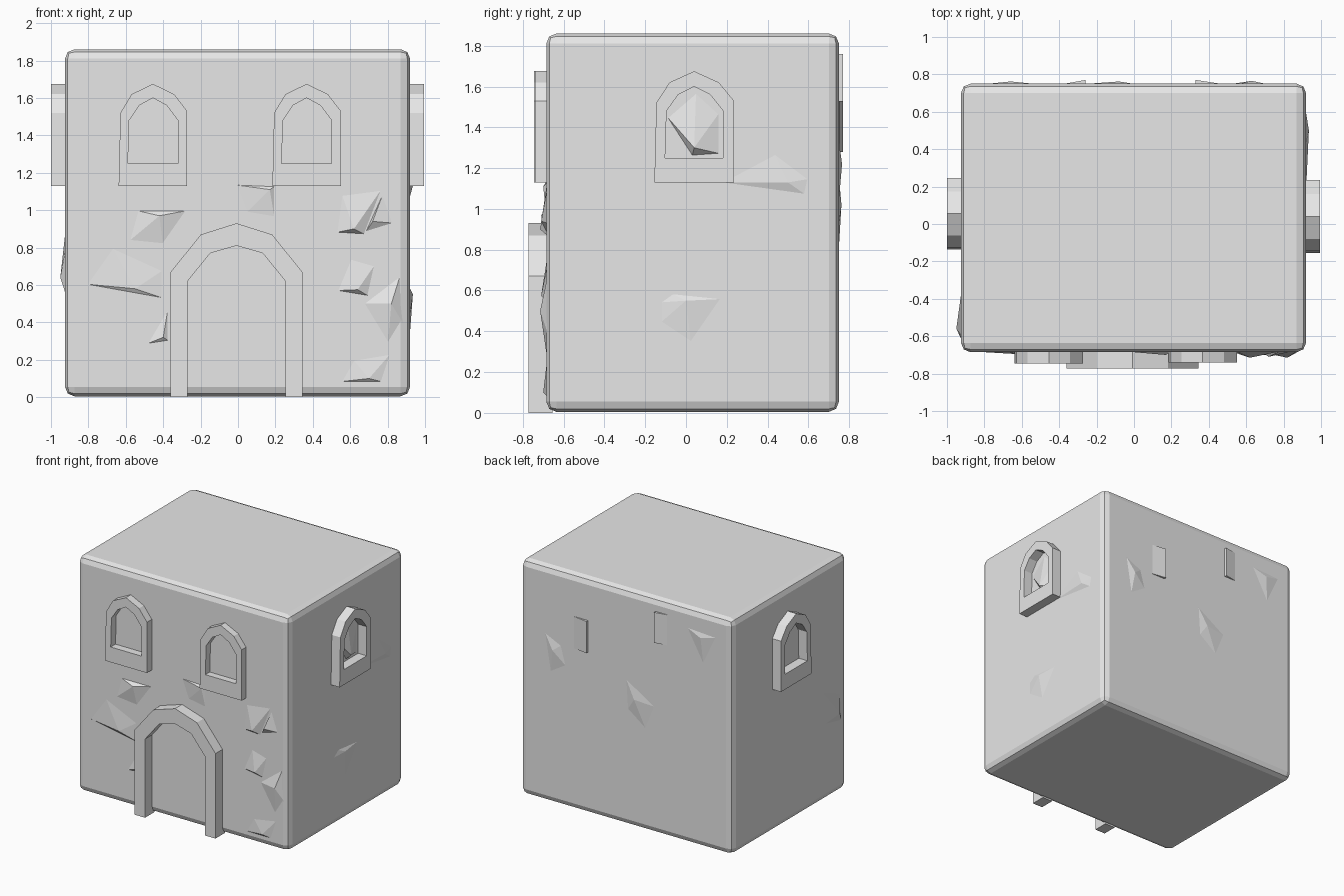
import bpy
import bmesh

default = bpy.data.objects.get("Cube")
if default:
    bpy.data.objects.remove(default, do_unlink=True)

# Single plain stone colour
stone = bpy.data.materials.new("pale_grey_stone")
stone.use_nodes = True
GREY = (0.8, 0.8, 0.8, 1)
stone.diffuse_color = GREY
stone.node_tree.nodes["Principled BSDF"].inputs["Base Color"].default_value = GREY

# House extents
LEFT, RIGHT, FRONT, BACK, TOP = -0.925, 0.92, -0.685, 0.75, 1.86

# Each wall maps (along, height, outward) to a point
WALLS = {
    "front": lambda u, z, d: (u, FRONT - d, z),
    "back": lambda u, z, d: (u, BACK + d, z),
    "left": lambda u, z, d: (RIGHT + d, u, z),
    "right": lambda u, z, d: (LEFT - d, u, z),
}


def finish(name, bm):
    bmesh.ops.recalc_face_normals(bm, faces=bm.faces)
    mesh = bpy.data.meshes.new(name)
    bm.to_mesh(mesh)
    bm.free()
    mesh.materials.append(stone)
    obj = bpy.data.objects.new(name, mesh)
    bpy.context.collection.objects.link(obj)
    return obj


def frame(name, wall, outer, inner, depth, closed):
    """Band between two matching outlines, standing proud of a wall."""
    bm = bmesh.new()
    place = WALLS[wall]
    rings = [[bm.verts.new(place(u, z, d)) for u, z in loop]
             for loop, d in ((outer, -0.03), (outer, depth), (inner, depth), (inner, -0.03))]
    n = len(outer)
    for i in range(n if closed else n - 1):
        j = (i + 1) % n
        for k in range(4):
            a, b = rings[k], rings[(k + 1) % 4]
            bm.faces.new((a[i], a[j], b[j], b[i]))
    if not closed:
        for i in (0, n - 1):
            bm.faces.new([ring[i] for ring in rings])
    return finish(name, bm)


def chip(name, wall, outline, apex, depth):
    """Shallow faceted stone: an outline on the wall fanned to a raised point."""
    bm = bmesh.new()
    place = WALLS[wall]
    base = [bm.verts.new(place(u, z, -0.004)) for u, z in outline]
    tip = bm.verts.new(place(*apex, depth))
    bm.faces.new(base)
    for i, v in enumerate(base):
        bm.faces.new((v, base[(i + 1) % len(base)], tip))
    return finish(name, bm)


# Main block with softened edges
bm = bmesh.new()
bmesh.ops.create_cube(bm, size=1)
for v in bm.verts:
    v.co = (LEFT if v.co.x < 0 else RIGHT,
            FRONT if v.co.y < 0 else BACK,
            0.005 if v.co.z < 0 else TOP)
bmesh.ops.bevel(bm, geom=bm.edges[:], offset=0.05, segments=2, profile=0.5, affect="EDGES")
finish("house_block", bm)

# Arched windows: half-width factors and heights, shared by all four
OUTER = [(-1, 1.13), (1, 1.13), (1, 1.53), (0.62, 1.62), (0, 1.675), (-0.62, 1.62), (-0.95, 1.52)]
INNER = [(-1, 1.25), (1, 1.25), (1, 1.48), (0.55, 1.56), (0, 1.6), (-0.55, 1.56), (-0.95, 1.48)]
WINDOWS = [
    ("front_window_right", "front", -0.455, 0.183, 0.06),
    ("front_window_left", "front", 0.367, 0.183, 0.055),
    ("side_window_left", "left", 0.04, 0.195, 0.075),
    ("side_window_right", "right", 0.055, 0.19, 0.075),
]
for name, wall, centre, half, depth in WINDOWS:
    outer = [(centre + f * half, z) for f, z in OUTER]
    inner = [(centre + f * half * 0.73, z) for f, z in INNER]
    frame(name, wall, outer, inner, depth, True)

# Door arch, open at the ground
right_outer = [(0.352, 0), (0.352, 0.67), (0.19, 0.87), (0, 0.93)]
right_inner = [(0.262, 0), (0.262, 0.62), (0.14, 0.77), (0, 0.81)]


def mirrored(half):
    full = half + [(-u, z) for u, z in reversed(half[:-1])]
    return [(u - 0.008, z) for u, z in full]


frame("door_arch", "front", mirrored(right_outer), mirrored(right_inner), 0.087, False)

# Rough stones in the front wall
chip("front_stone_upper", "front", [(0.52, 0.88), (0.68, 0.87), (0.78, 1.13), (0.55, 1.1)], (0.62, 0.9), 0.03)
chip("front_stone_edge", "front", [(0.68, 0.88), (0.84, 0.93), (0.78, 1.1)], (0.72, 0.94), 0.025)
chip("front_stone_middle", "front", [(0.52, 0.57), (0.7, 0.54), (0.74, 0.72), (0.6, 0.76)], (0.64, 0.575), 0.025)
chip("front_stone_corner", "front", [(0.66, 0.5), (0.8, 0.27), (0.88, 0.4), (0.87, 0.66)], (0.82, 0.5), 0.03)
chip("front_stone_low", "front", [(0.52, 0.08), (0.78, 0.08), (0.84, 0.26), (0.6, 0.22)], (0.7, 0.1), 0.015)
chip("front_stone_above_door", "front", [(-0.05, 1.14), (0.2, 1.13), (0.2, 0.93), (0.02, 0.96)], (0.17, 1.11), 0.015)
chip("front_stone_right", "front", [(-0.55, 1.0), (-0.26, 1.0), (-0.4, 0.8), (-0.6, 0.82)], (-0.42, 0.97), 0.025)
chip("front_ledge_right", "front", [(-0.87, 0.61), (-0.37, 0.52), (-0.37, 0.7), (-0.7, 0.85)], (-0.55, 0.58), 0.015)
chip("front_stone_small", "front", [(-0.5, 0.28), (-0.37, 0.3), (-0.37, 0.5)], (-0.4, 0.32), 0.015)

# Stones on the side walls and behind the side window
chip("left_stone_low", "left", [(-0.15, 0.54), (-0.08, 0.59), (0.21, 0.56), (0.03, 0.3), (-0.15, 0.42)], (0, 0.55), 0.015)
chip("left_stone_sill", "left", [(0.1, 1.13), (0.42, 1.3), (0.62, 1.15), (0.6, 1.06)], (0.5, 1.13), 0.015)
chip("left_window_stone", "left", [(-0.1, 1.46), (0.05, 1.59), (0.17, 1.48), (0.17, 1.27), (0.03, 1.26)], (0.04, 1.3), 0.04)
chip("right_stone_low", "right", [(-0.62, 0.55), (-0.4, 0.6), (-0.35, 0.9), (-0.6, 0.8)], (-0.56, 0.64), 0.025)

# Stones in the back wall
chip("back_stone_left", "back", [(0.55, 1.28), (0.72, 1.36), (0.66, 1.0), (0.5, 1.1)], (0.63, 1.22), 0.015)
chip("back_stone_right", "back", [(-0.5, 1.72), (-0.82, 1.7), (-0.68, 1.4)], (-0.66, 1.66), 0.012)
chip("back_stone_middle", "back", [(0.02, 1.2), (-0.3, 1.0), (-0.2, 0.75), (0, 0.9)], (-0.08, 1.02), 0.012)

# Edges of sunken window frames poking out of the back wall
for name, u0, u1, z0, z1 in (("back_frame_left", 0.33, 0.45, 1.28, 1.53),
                             ("back_frame_right", -0.36, -0.26, 1.52, 1.76)):
    bm = bmesh.new()
    place = WALLS["back"]
    near = min(u0, u1, key=abs)
    rows = [[bm.verts.new(place(u, z, d)) for u, d in
             ((u0, -0.02), (u0, 0.02 if u0 == near else 0.002),
              (u1, 0.02 if u1 == near else 0.002), (u1, -0.02))] for z in (z0, z1)]
    for i in range(4):
        j = (i + 1) % 4
        bm.faces.new((rows[0][i], rows[0][j], rows[1][j], rows[1][i]))
    for row in rows:
        bm.faces.new(row)
    finish(name, bm)
